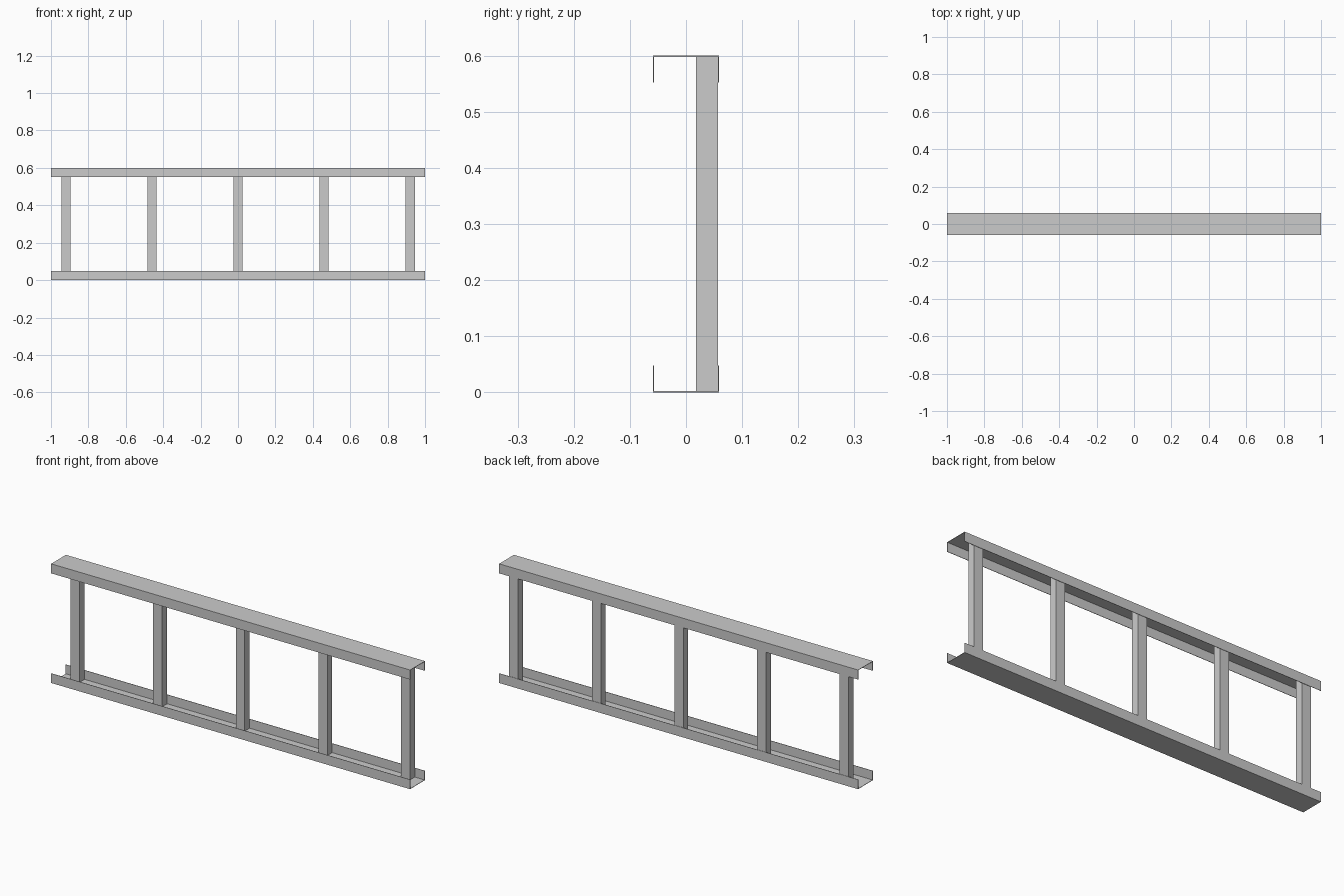
import bpy, bmesh

if "Cube" in bpy.data.objects:
    bpy.data.objects.remove(bpy.data.objects["Cube"])

LENGTH, HEIGHT = 2.0, 0.6
HALF_W, LIP, T = 0.059, 0.048, 0.002   # track half width, flange height, sheet thickness


def finish(name, bm):
    bmesh.ops.recalc_face_normals(bm, faces=bm.faces)
    mesh = bpy.data.meshes.new(name)
    bm.to_mesh(mesh)
    bm.free()
    obj = bpy.data.objects.new(name, mesh)
    bpy.context.collection.objects.link(obj)
    return obj


def track(name, base, up):
    """U-shaped channel along x; up is +1 or -1 for the flange direction."""
    inner = HALF_W - T
    profile = [(-HALF_W, 0), (HALF_W, 0), (HALF_W, LIP), (inner, LIP),
               (inner, T), (-inner, T), (-inner, LIP), (-HALF_W, LIP)]
    bm = bmesh.new()
    verts = [bm.verts.new((-LENGTH / 2, y, base + up * z)) for y, z in profile]
    face = bm.faces.new(verts)
    ext = bmesh.ops.extrude_face_region(bm, geom=[face], use_keep_orig=True)
    moved = [g for g in ext["geom"] if isinstance(g, bmesh.types.BMVert)]
    bmesh.ops.translate(bm, verts=moved, vec=(LENGTH, 0, 0))
    return finish(name, bm)


def stud(name, x):
    """Upright bar seated against the inside of the back flanges."""
    y0, y1 = 0.018, HALF_W - T
    bm = bmesh.new()
    bmesh.ops.create_cube(bm, size=1)
    bmesh.ops.scale(bm, verts=bm.verts, vec=(0.05, y1 - y0, HEIGHT - 2 * T))
    bmesh.ops.translate(bm, verts=bm.verts, vec=(x, (y0 + y1) / 2, HEIGHT / 2))
    return finish(name, bm)


# Bottom and top tracks, flanges facing each other
track("bottom_track", 0, 1)
track("top_track", HEIGHT, -1)

# Five evenly spaced studs
for i in range(5):
    stud(f"stud_{i + 1}", -0.92 + 0.46 * i)
